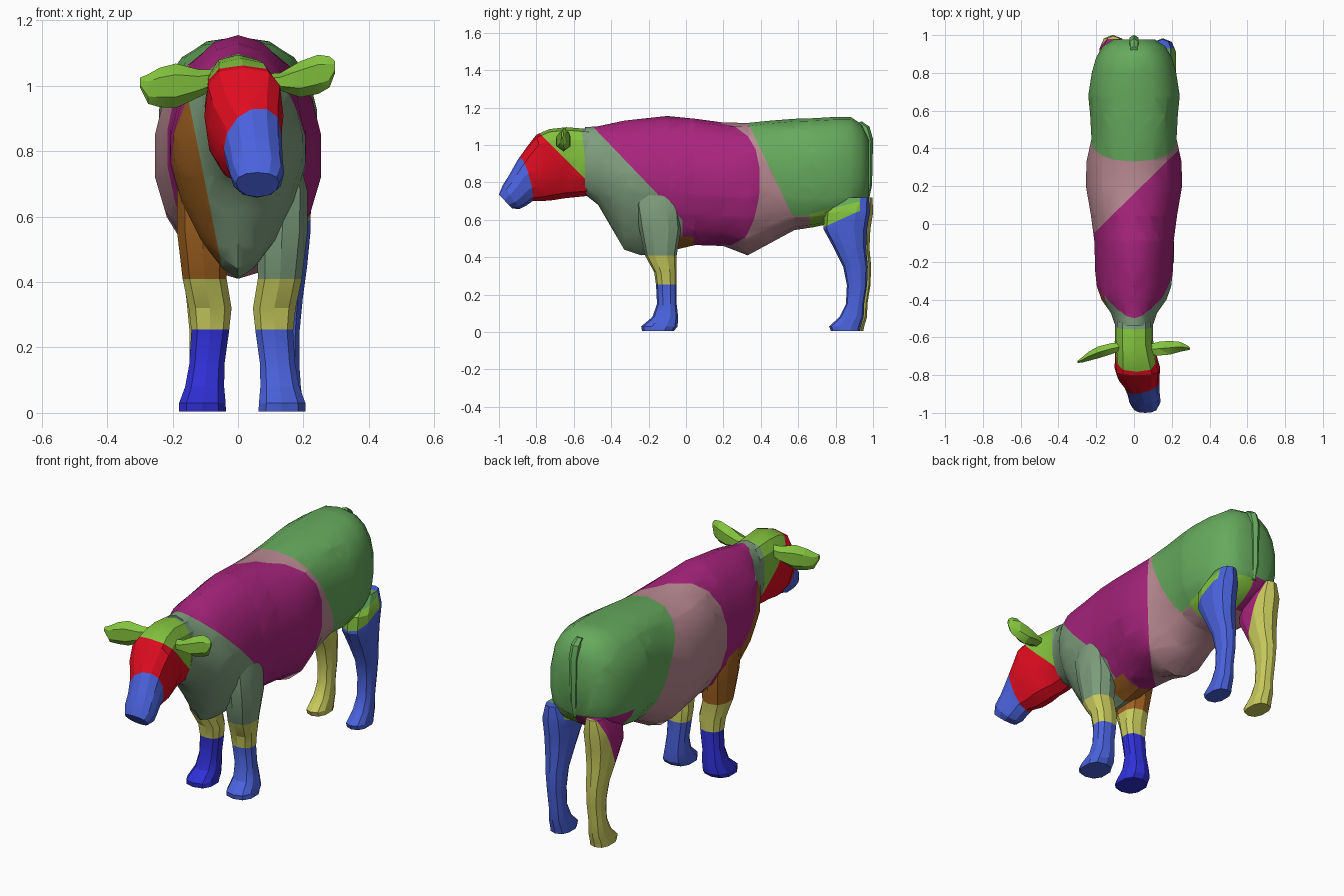
import bpy, bmesh, math
from mathutils import Vector

if "Cube" in bpy.data.objects:
    bpy.data.objects.remove(bpy.data.objects["Cube"])

# Materials, from display colours
PALETTE = {
    "rump_green": (102, 170, 93), "sage": (126, 158, 125), "magenta": (168, 36, 125),
    "dusty_pink": (186, 138, 147), "lime": (132, 196, 62), "red": (222, 12, 32),
    "blue": (74, 98, 220), "deep_blue": (48, 48, 216), "straw": (200, 202, 92),
    "brown": (158, 96, 32)}
NAMES = list(PALETTE)


def linear(c):
    c /= 255
    return c / 12.92 if c < 0.04045 else ((c + 0.055) / 1.055) ** 2.4


for name, rgb in PALETTE.items():
    mat = bpy.data.materials.new(name)
    mat.use_nodes = True
    col = tuple(linear(c) for c in rgb) + (1,)
    mat.diffuse_color = col
    bsdf = mat.node_tree.nodes["Principled BSDF"]
    bsdf.inputs["Base Color"].default_value = col
    bsdf.inputs["Roughness"].default_value = 0.8


def ring(p, q, side, n, m=0.5, e_top=1.0, e_low=1.0):
    """Closed section from p to q, bulging along side, widest at fraction m."""
    p, q, side = Vector(p), Vector(q), Vector(side)
    mid = p.lerp(q, m)
    pts = []
    for i in range(n):
        c, s = math.cos(2 * math.pi * i / n), math.sin(2 * math.pi * i / n)
        e = e_top if c > 0 else e_low
        end = (p if c > 0 else q) - mid
        pts.append(mid + end * abs(c) ** e + side * math.copysign(abs(s) ** e, s))
    return pts


def loft(name, rings, rule, planes=(), angle=30):
    """Skin the rings, cut along the colour borders, then colour by rule."""
    bm = bmesh.new()
    rows = [[bm.verts.new(p) for p in r] for r in rings]
    n = len(rows[0])
    for a, b in zip(rows, rows[1:]):
        for i in range(n):
            j = (i + 1) % n
            bm.faces.new((a[i], a[j], b[j], b[i]))
    bm.faces.new(rows[0])
    bm.faces.new(rows[-1])
    bmesh.ops.triangulate(bm, faces=[f for f in bm.faces if len(f.verts) == 4])
    for no, d in planes:
        no = Vector(no)
        bmesh.ops.bisect_plane(bm, geom=bm.verts[:] + bm.edges[:] + bm.faces[:],
                               plane_co=no * d / no.length_squared, plane_no=no, dist=1e-5)
    bmesh.ops.recalc_face_normals(bm, faces=bm.faces[:])
    for f in bm.faces:
        f.material_index = NAMES.index(rule(*f.calc_center_median()))
    me = bpy.data.meshes.new(name)
    bm.to_mesh(me)
    bm.free()
    for k in NAMES:
        me.materials.append(bpy.data.materials[k])
    ob = bpy.data.objects.new(name, me)
    bpy.context.collection.objects.link(ob)
    bpy.ops.object.select_all(action='DESELECT')
    ob.select_set(True)
    bpy.context.view_layer.objects.active = ob
    bpy.ops.object.shade_smooth_by_angle(angle=math.radians(angle))


# Torso: y, top, bottom, half width, widest fraction, upper and lower roundness
TORSO = [
    (-0.54, 1.095, 0.735, 0.10, 0.50, 0.9, 1), (-0.47, 1.10, 0.68, 0.125, 0.52, 1, 1.1),
    (-0.40, 1.115, 0.56, 0.175, 0.50, 1, 1.3), (-0.33, 1.13, 0.44, 0.20, 0.48, 1.05, 1.45),
    (-0.24, 1.14, 0.41, 0.21, 0.48, 1.05, 1.4), (-0.10, 1.155, 0.43, 0.212, 0.48, 1, 1.15),
    (0.05, 1.14, 0.465, 0.232, 0.50, 0.95, 1), (0.20, 1.12, 0.46, 0.258, 0.52, 0.9, 1),
    (0.33, 1.118, 0.41, 0.255, 0.50, 0.85, 1.1), (0.45, 1.13, 0.475, 0.228, 0.46, 0.8, 1),
    (0.58, 1.14, 0.545, 0.235, 0.48, 0.8, 0.9), (0.68, 1.143, 0.56, 0.245, 0.50, 0.8, 0.8),
    (0.80, 1.15, 0.585, 0.226, 0.52, 0.8, 0.7), (0.88, 1.15, 0.62, 0.203, 0.54, 0.85, 0.65),
    (0.94, 1.11, 0.66, 0.168, 0.52, 0.9, 0.65), (0.978, 1.03, 0.72, 0.11, 0.5, 0.9, 0.7)]
TORSO_CUTS = [((0, 1, 0.48), 0.868), ((-0.98, 1, 0), 0.16), ((0, 1, 0.96), 0.556),
              ((0, 1, 0), 0.04), ((1, 0, 0.2), 0.04), ((0, 1, 0.6), 0.18), ((0, 1, 0), -0.02),
              ((0, 0, 1), 0.62), ((0, -0.25, 1), 0.465), ((0, 0, 1), 0.72),
              ((0, 1, 0), 0.66), ((1, 0, 0), 0.0), ((0, 0, 1), 0.51), ((0, 1, 0), -0.08),
              ((0, 1, 0.48), 1.1)]


def torso_colour(x, y, z):
    if y > 0.66 and x > 0 and z < 0.465 + 0.25 * y:
        return "lime"
    if y > 0.66 and x < 0 and z < 0.72 and y + 0.48 * z > 1.1:
        return "magenta"
    if y + 0.48 * z > 0.868 and z > 0.62:
        return "rump_green"
    if y - 0.98 * x > 0.16:
        return "dusty_pink"
    if -0.08 < y < 0.04 and z < 0.51:
        return "brown"
    if x + 0.2 * z < 0.04:
        return "brown" if y + 0.6 * z < 0.18 else "magenta"
    return "sage" if y + 0.96 * z < 0.556 and y < -0.02 else "magenta"


loft("torso", [ring((0, y, t), (0, y, b), (w, 0, 0), 18, m, e, f)
               for y, t, b, w, m, e, f in TORSO], torso_colour, TORSO_CUTS, 35)

# Head, turned slightly to its left:
# top y, z, bottom y, z, centre x, half width, upper roundness
HEAD = [
    (-0.52, 1.085, -0.50, 0.73, 0.00, 0.10, 0.75), (-0.64, 1.095, -0.60, 0.72, 0.00, 0.102, 0.75),
    (-0.73, 1.085, -0.65, 0.715, 0.01, 0.11, 0.7), (-0.80, 1.055, -0.71, 0.705, 0.018, 0.121, 0.65),
    (-0.85, 0.99, -0.77, 0.70, 0.024, 0.11, 0.75), (-0.90, 0.92, -0.82, 0.70, 0.042, 0.092, 1.0),
    (-0.945, 0.84, -0.855, 0.675, 0.052, 0.085, 1.0), (-0.98, 0.785, -0.89, 0.658, 0.058, 0.083, 0.9),
    (-1.0, 0.735, -0.93, 0.66, 0.06, 0.066, 0.9)]


def head_colour(x, y, z):
    if y + 0.3 * z - 0.3 * x < -0.628:
        return "blue"
    if y + z > 0.28:
        return "sage" if y + 0.11 * z > -0.438 else "lime"
    return "red"


loft("head", [ring((x, a, b), (x, c, d), (w, 0, 0), 12, 0.42, e, 0.95)
              for a, b, c, d, x, w, e in HEAD], head_colour,
     [((-0.3, 1, 0.3), -0.628), ((0, 1, 1), 0.28), ((0, 1, 0.11), -0.438)], 22)

# Ears: x, y, top, bottom, half thickness
EARS = {"left_ear": [(0.07, -0.665, 1.035, 0.985, 0.03), (0.13, -0.66, 1.04, 0.985, 0.042),
                     (0.19, -0.655, 1.075, 0.965, 0.042), (0.245, -0.65, 1.095, 0.975, 0.03),
                     (0.28, -0.655, 1.09, 0.995, 0.016), (0.297, -0.66, 1.075, 1.04, 0.006)],
        "right_ear": [(-0.07, -0.65, 1.05, 0.99, 0.025), (-0.12, -0.66, 1.05, 0.965, 0.034),
                      (-0.19, -0.68, 1.068, 0.932, 0.036), (-0.24, -0.70, 1.055, 0.935, 0.028),
                      (-0.275, -0.72, 1.035, 0.945, 0.016), (-0.3, -0.73, 1.025, 0.995, 0.006)]}
for name, rows in EARS.items():
    loft(name, [ring((x, y, t), (x, y, b), (0, w, 0), 6) for x, y, t, b, w in rows],
         lambda *c: "lime", (), 15)

# Legs: z, front y, back y, centre x, half width
FRONT = [(0.78, -0.25, -0.08, 0.13, 0.045), (0.68, -0.27, -0.035, 0.13, 0.072),
         (0.55, -0.25, -0.025, 0.122, 0.08), (0.41, -0.22, -0.05, 0.115, 0.07),
         (0.32, -0.17, -0.05, 0.098, 0.068), (0.25, -0.16, -0.05, 0.098, 0.06),
         (0.15, -0.155, -0.05, 0.108, 0.056), (0.08, -0.18, -0.042, 0.115, 0.062),
         (0.03, -0.24, -0.045, 0.122, 0.074), (0.005, -0.235, -0.065, 0.122, 0.075)]
HIND = [(0.72, 0.84, 0.978, 0.13, 0.045), (0.64, 0.74, 0.983, 0.132, 0.074),
        (0.55, 0.735, 0.968, 0.132, 0.072), (0.45, 0.79, 0.963, 0.132, 0.062),
        (0.35, 0.84, 0.972, 0.13, 0.05), (0.25, 0.86, 0.968, 0.127, 0.043),
        (0.15, 0.855, 0.952, 0.127, 0.042), (0.08, 0.82, 0.95, 0.127, 0.047),
        (0.03, 0.765, 0.935, 0.127, 0.053), (0.005, 0.775, 0.93, 0.127, 0.053)]


def leg(name, rows, s, dx, dy, rule, cuts):
    loft(name, [ring((s * x + dx, f + dy, z), (s * x + dx, b + dy, z), (w, 0, 0), 10, 0.5, 0.8, 0.8)
                for z, f, b, x, w in rows], rule, cuts, 22)


def front_rule(top, low):
    return lambda x, y, z: top if z > 0.41 else "straw" if z > 0.255 else low


def hind_left_rule(x, y, z):
    if z - 0.45 * y < 0.23 or y > 0.93:
        return "blue"
    return "lime" if z - 0.25 * y < 0.465 else "rump_green"


front_cuts = [((0, 0, 1), 0.41), ((0, 0, 1), 0.255)]
leg("front_left_leg", FRONT, 1, 0.013, 0, front_rule("sage", "blue"), front_cuts)
leg("front_right_leg", FRONT, -1, 0.013, 0, front_rule("brown", "deep_blue"), front_cuts)
leg("hind_left_leg", HIND, 1, 0.02, 0, hind_left_rule,
    [((0, -0.45, 1), 0.23), ((0, 1, 0), 0.93), ((0, -0.25, 1), 0.465)])
leg("hind_right_leg", HIND, -1, 0.02, 0.018,
    lambda x, y, z: "magenta" if z - 2.3 * y > -1.53 else "straw", [((0, -2.3, 1), -1.53)])

# Tail lying against the rump: y, z, half size
TAIL = [(0.92, 1.12, 0.02), (0.955, 1.09, 0.026), (0.975, 1.02, 0.026),
        (0.975, 0.90, 0.022), (0.975, 0.78, 0.02), (0.965, 0.70, 0.012)]
loft("tail", [ring((0, y - r, z - r * 0.3), (0, y + r, z + r * 0.3), (r, 0, 0), 6)
              for y, z, r in TAIL], lambda *c: "rump_green", (), 25)
